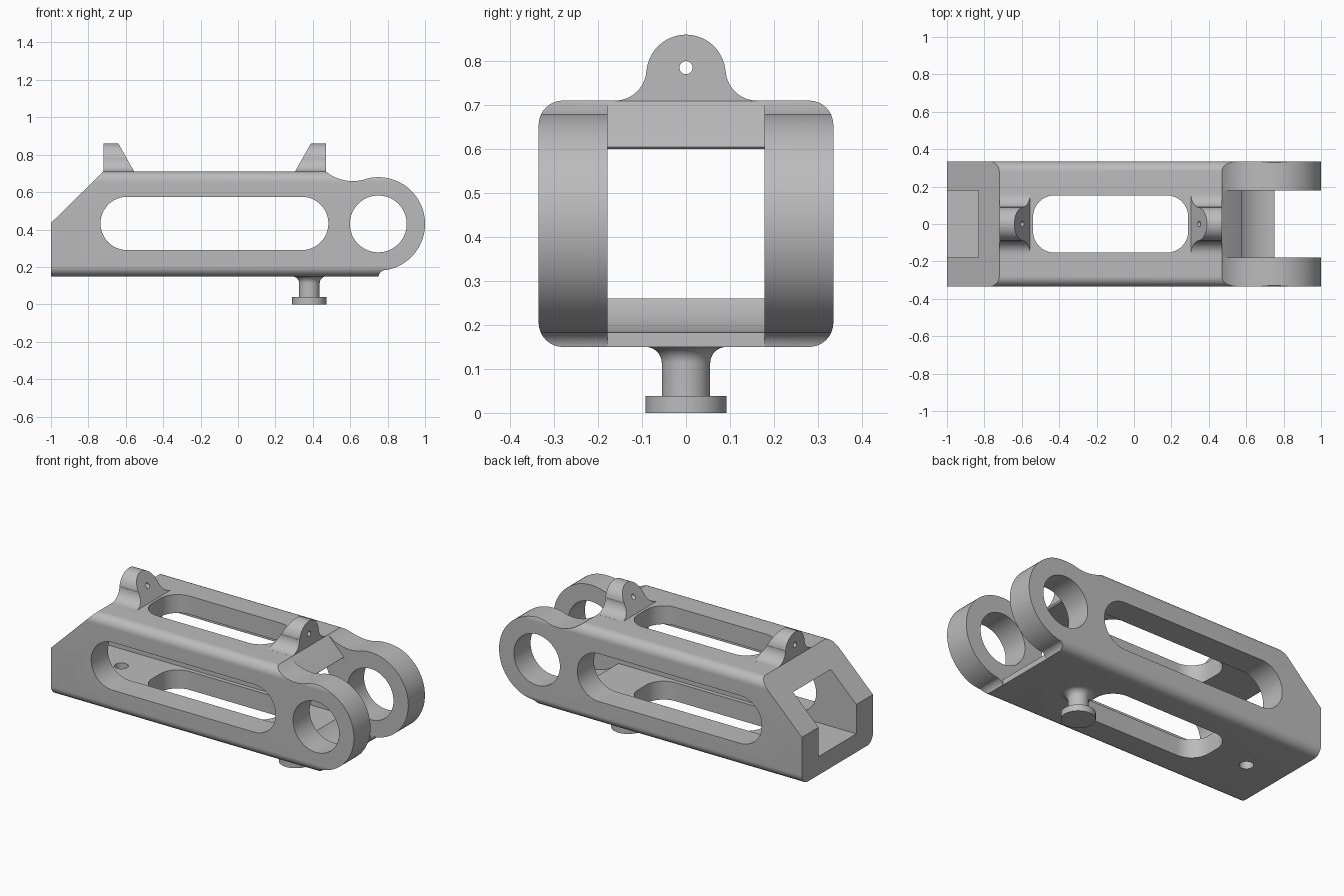
import bpy, bmesh
from math import sin, cos, radians, pi
from mathutils import Vector

if "Cube" in bpy.data.objects:
    bpy.data.objects.remove(bpy.data.objects["Cube"], do_unlink=True)

metal = bpy.data.materials.new("grey metal")
metal.use_nodes = True
GREY = (0.5, 0.5, 0.5, 1)
metal.diffuse_color = GREY
metal.node_tree.nodes["Principled BSDF"].inputs["Base Color"].default_value = GREY


def arc(cx, cy, r, a0, a1, n=24):
    """Points along an arc, angles in degrees."""
    steps = [radians(a0 + (a1 - a0) * i / n) for i in range(n + 1)]
    return [(cx + r * cos(a), cy + r * sin(a)) for a in steps]


def rounded_rect(x0, x1, y0, y1, r, n=12):
    return (arc(x1 - r, y1 - r, r, 0, 90, n) + arc(x0 + r, y1 - r, r, 90, 180, n)
            + arc(x0 + r, y0 + r, r, 180, 270, n) + arc(x1 - r, y0 + r, r, 270, 360, n))


def prism(name, points, axis, lo, hi):
    """Extrude a 2D outline along one axis between lo and hi."""
    place = {"x": lambda p, d: (d, p[0], p[1]),
             "y": lambda p, d: (p[0], d, p[1]),
             "z": lambda p, d: (p[0], p[1], d)}[axis]
    bm = bmesh.new()
    base = bm.faces.new([bm.verts.new(place(p, lo)) for p in points])
    grown = bmesh.ops.extrude_face_region(bm, geom=[base])["geom"]
    bmesh.ops.translate(bm, verts=[v for v in grown if isinstance(v, bmesh.types.BMVert)],
                        vec=Vector(place((0, 0), hi - lo)))
    bmesh.ops.remove_doubles(bm, verts=bm.verts, dist=1e-5)
    bmesh.ops.recalc_face_normals(bm, faces=bm.faces)
    mesh = bpy.data.meshes.new(name)
    bm.to_mesh(mesh)
    bm.free()
    mesh.materials.append(metal)
    ob = bpy.data.objects.new(name, mesh)
    bpy.context.collection.objects.link(ob)
    return ob


def activate(ob):
    bpy.ops.object.select_all(action="DESELECT")
    ob.select_set(True)
    bpy.context.view_layer.objects.active = ob


def combine(ob, other, operation="DIFFERENCE"):
    """Apply a boolean and discard the helper."""
    mod = ob.modifiers.new("bool", "BOOLEAN")
    mod.operation, mod.solver, mod.object = operation, "EXACT", other
    activate(ob)
    bpy.ops.object.modifier_apply(modifier=mod.name)
    bpy.data.objects.remove(other, do_unlink=True)


def smooth(ob):
    activate(ob)
    bpy.ops.object.shade_smooth_by_angle(angle=radians(30))


# Main frame: side outline with the eye end, trimmed by a rounded bar
WIDTH, INNER = 0.335, 0.178
FLOOR, CEILING, BOTTOM, TOP = 0.26, 0.60, 0.15, 0.71
EYE_X, EYE_Z = 0.75, 0.43
outline = ([(-1, BOTTOM), (-1, 0.435), (-0.72, TOP)]
           + arc(0.614, 0.889, 0.23, -128.8, -73.5)
           + arc(EYE_X, EYE_Z, 0.25, 106.5, -81, 64)[1:]
           + arc(0.795, 0.14, 0.045, 99, 167, 10)[1:] + [(EYE_X, BOTTOM)])
frame = prism("frame", outline, "y", -0.4, 0.4)
combine(frame, prism("bar", rounded_rect(-WIDTH, WIDTH, BOTTOM, TOP, 0.055), "x", -1.2, 1.2),
        "INTERSECT")

# Inner channel, bevelled roof end and clearance between the two eyes
channel = [(-INNER, FLOOR), (INNER, FLOOR), (INNER, CEILING), (-INNER, CEILING)]
combine(frame, prism("channel", channel, "x", -1.3, 1.3))
roof_end = [(0.38, 0.80), (0.62, 0.56), (1.2, 0.56), (1.2, 0.80)]
combine(frame, prism("roof_end", roof_end, "y", -INNER, INNER))
clearance = arc(EYE_X, EYE_Z, 0.247, 90, 270, 48) + [(EYE_X, 0.1), (1.2, 0.1), (1.2, 0.677)]
combine(frame, prism("clearance", clearance, "y", -INNER, INNER))

# Eye bores, long side windows, top and bottom windows, small floor hole
combine(frame, prism("eye_bore", arc(EYE_X, EYE_Z, 0.152, 0, 360, 64), "y", -1, 1))
combine(frame, prism("side_window", rounded_rect(-0.735, 0.483, 0.29, 0.575, 0.142, 20),
                     "y", -1, 1))
combine(frame, prism("top_window", rounded_rect(-0.54, 0.29, -0.153, 0.153, 0.115, 16),
                     "z", 0, 1))
combine(frame, prism("floor_hole", arc(-0.77, 0, 0.038, 0, 360, 32), "z", 0, 0.4))
smooth(frame)

# Two pierced ears on the roof, mirrored about the window centre
half = arc(0.162, 0.782, 0.072, 270, 180, 16) + arc(0, 0.77, 0.09, 8, 90, 20)
ear_outline = ([(0.162, 0.70)] + half + [(-y, z) for y, z in half[-2::-1]] + [(-0.162, 0.70)])
for name, s in (("rear_ear", -1), ("front_ear", 1)):
    def at(d):
        return -0.125 + s * d
    ear = prism(name, ear_outline, "x", *sorted((at(0.43), at(0.595))))
    slope = [(at(0.5263), 0.88), (at(0.4187), 0.69), (at(0.3), 0.69), (at(0.3), 0.88)]
    combine(ear, prism("slope", slope, "y", -0.5, 0.5))
    combine(ear, prism("pin_hole", arc(0, 0.785, 0.015, 0, 360, 24), "x", -1, 1))
    smooth(ear)

# Flanged post below the floor, lathed
profile = ([(0, 0), (0.092, 0), (0.092, 0.038), (0.055, 0.038)]
           + arc(0.092, 0.113, 0.037, 180, 90, 10) + [(0.092, 0.155), (0, 0.155)])
bm = bmesh.new()
ring = [bm.verts.new((0.382 + r, 0, z)) for r, z in profile]
edges = [bm.edges.new(pair) for pair in zip(ring, ring[1:])]
bmesh.ops.spin(bm, geom=ring + edges, cent=(0.382, 0, 0), axis=(0, 0, 1),
               angle=2 * pi, steps=48)
bmesh.ops.remove_doubles(bm, verts=bm.verts, dist=1e-5)
bmesh.ops.recalc_face_normals(bm, faces=bm.faces)
mesh = bpy.data.meshes.new("post")
bm.to_mesh(mesh)
bm.free()
mesh.materials.append(metal)
post = bpy.data.objects.new("post", mesh)
bpy.context.collection.objects.link(post)
smooth(post)
